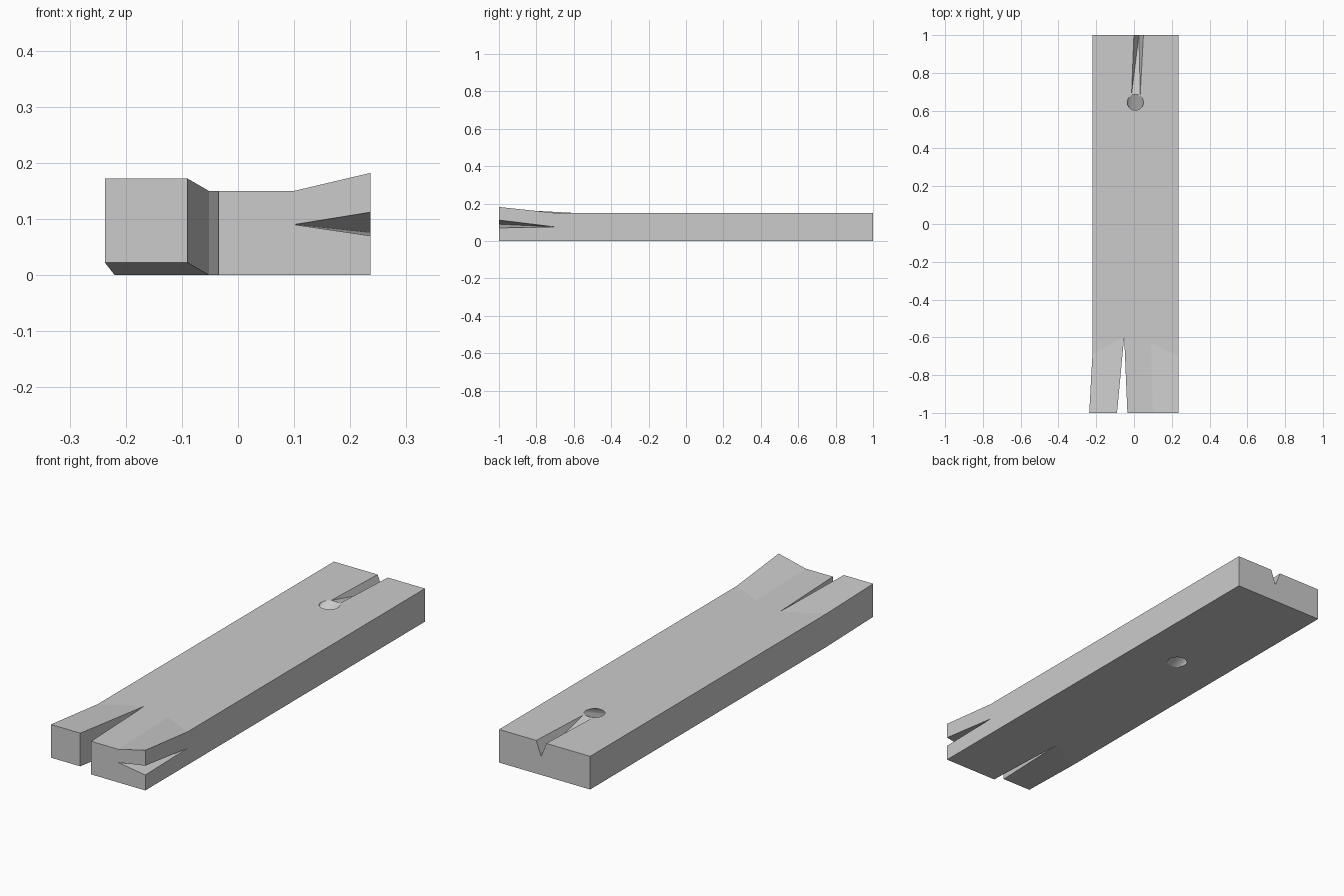
import bpy, bmesh, math
from mathutils import Vector as V

if "Cube" in bpy.data.objects:
    bpy.data.objects.remove(bpy.data.objects["Cube"], do_unlink=True)

grey = bpy.data.materials.new("plain_grey")
grey.use_nodes = True
tone = (0.6, 0.6, 0.6, 1)
grey.diffuse_color = tone
grey.node_tree.nodes["Principled BSDF"].inputs["Base Color"].default_value = tone


def make_object(name, bm):
    bmesh.ops.recalc_face_normals(bm, faces=bm.faces[:])
    mesh = bpy.data.meshes.new(name)
    bm.to_mesh(mesh)
    bm.free()
    mesh.materials.append(grey)
    obj = bpy.data.objects.new(name, mesh)
    bpy.context.collection.objects.link(obj)
    return obj


def hull(name, points):
    bm = bmesh.new()
    for p in points:
        bm.verts.new(p)
    bmesh.ops.convex_hull(bm, input=bm.verts[:])
    return make_object(name, bm)


def cut(target, cutter):
    cutter.hide_render = True
    cutter.hide_viewport = True
    cutter.display_type = 'WIRE'
    mod = target.modifiers.new(cutter.name, 'BOOLEAN')
    mod.operation = 'DIFFERENCE'
    mod.solver = 'EXACT'
    mod.object = cutter


# Plank outline: x, y, bottom height, top height
T = 0.15
outline = {
    "prong_outer": (-0.237, -1, 0.022, 0.172),
    "prong_inner": (-0.09, -1, 0.022, 0.172),
    "split_root": (-0.052, -0.595, 0, T),
    "split_right": (-0.035, -1, 0, T),
    "lift_front": (0.1, -1, 0, T),
    "corner": (0.236, -1, 0, 0.182),
    "lift_side": (0.236, -0.7, 0, T),
    "back_left": (0.236, 1, 0, T),
    "back_right": (-0.22, 1, 0, T),
    "prong_bend": (-0.22, -0.69, 0, T),
}
bm = bmesh.new()
low = {k: bm.verts.new((x, y, a)) for k, (x, y, a, b) in outline.items()}
high = {k: bm.verts.new((x, y, b)) for k, (x, y, a, b) in outline.items()}
for side in (low, high):
    side["lift_inner"] = bm.verts.new((0.09, -0.63, 0 if side is low else T))

# Top and bottom: bent prong, raised corner and main panel
panels = [
    ["prong_outer", "prong_inner", "split_root", "prong_bend"],
    ["lift_front", "corner", "lift_side", "lift_inner"],
    ["split_root", "split_right", "lift_front", "lift_inner", "lift_side",
     "back_left", "back_right", "prong_bend"],
]
for side in (low, high):
    for names in panels:
        bm.faces.new([side[n] for n in names])
# Side walls
ring = list(outline)
for a, b in zip(ring, ring[1:] + ring[:1]):
    bm.faces.new((low[a], low[b], high[b], high[a]))
plank = make_object("wooden_plank", bm)

# Wedge-shaped crack in the side of the raised corner
front, side = V((0.1, -1, 0.09)), V((0.236, -0.7, 0.0755))
upper, lower = V((0.236, -1, 0.112)), V((0.236, -1, 0.07))
fold, mid = (side - front) * 0.1, (front + side) / 2
cut(plank, hull("side_crack_cutter", [
    front - fold, side + fold,
    upper + (upper - mid) * 0.3, lower + (lower - mid) * 0.3]))

# Tapering notch in the back end
tip = V((0.026, 1, 0.084))
rim = [V(p) for p in ((0, 1, T), (0.05, 1, T), (-0.013, 0.685, T), (0.033, 0.685, T))]
rim = [tip + (p - tip) * 1.05 for p in rim]
out = V((0, 0.02, 0))
cut(plank, hull("back_notch_cutter", rim + [tip, tip + out, rim[0] + out, rim[1] + out]))

# Slanting round tunnel from the top to the underside
bm = bmesh.new()
bmesh.ops.create_cone(bm, cap_ends=True, segments=32, radius1=0.043, radius2=0.043, depth=1)
entry, leave = V((0.007, 0.645, T)), V((0.012, 0.31, 0))
for v in bm.verts:
    t = 1.1 if v.co.z > 0 else -0.1
    v.co = V((v.co.x, v.co.y, 0)) + leave.lerp(entry, t)
for f in bm.faces:
    f.smooth = len(f.verts) == 4
cut(plank, make_object("tunnel_cutter", bm))
